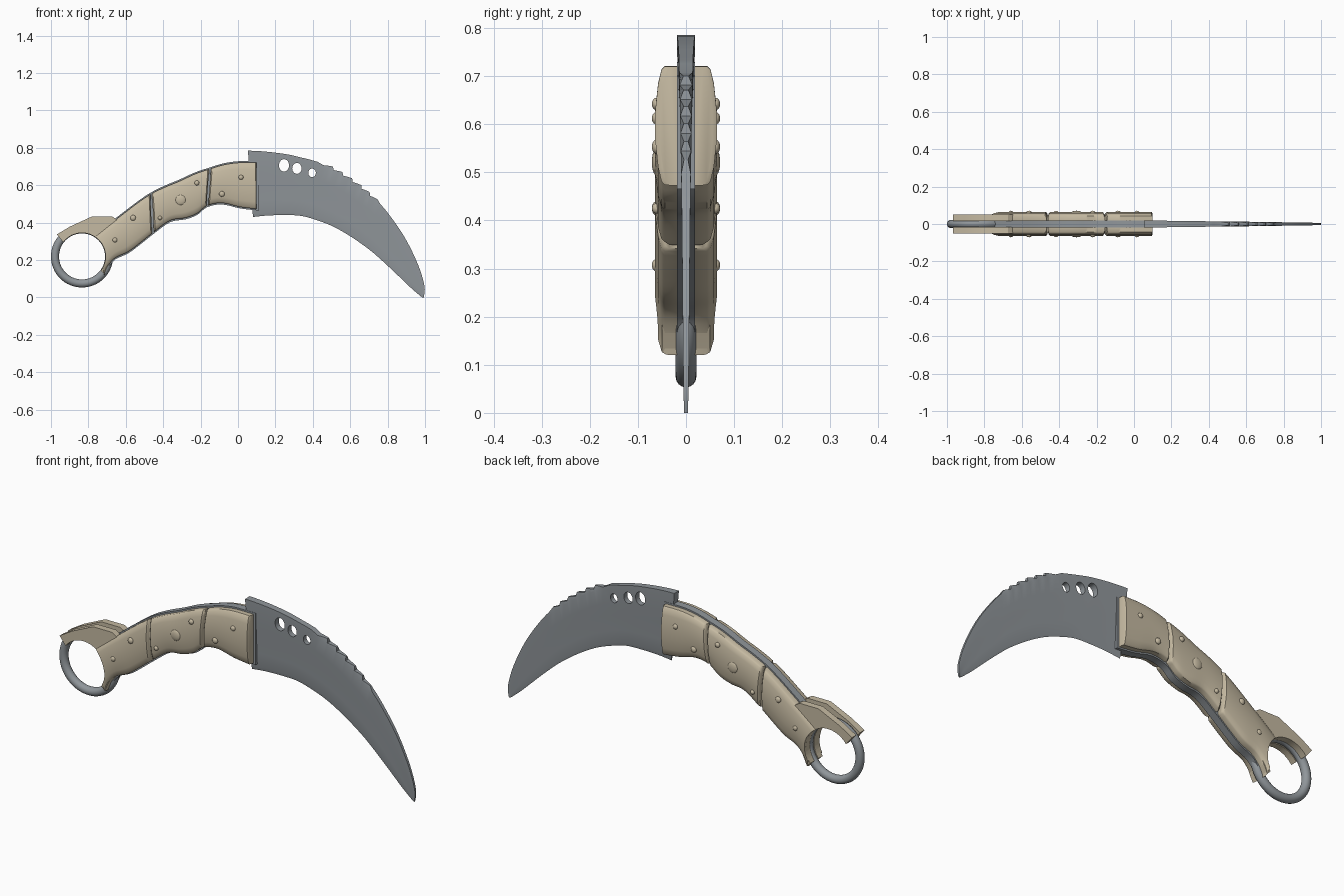
import bpy, bmesh, math
from mathutils import Vector

if "Cube" in bpy.data.objects:
    bpy.data.objects.remove(bpy.data.objects["Cube"])


def material(name, c):
    m = bpy.data.materials.new(name)
    m.diffuse_color = (*c, 1)
    m.use_nodes = True
    m.node_tree.nodes["Principled BSDF"].inputs["Base Color"].default_value = m.diffuse_color
    return m


STEEL = material("grey steel", (0.28, 0.305, 0.325))
TAN = material("tan grip", (0.56, 0.49, 0.36))


def finish(ob, mat, angle=35):
    if not ob.data.materials:
        ob.data.materials.append(mat)
    bpy.ops.object.select_all(action='DESELECT')
    ob.select_set(True)
    bpy.context.view_layer.objects.active = ob
    bpy.ops.object.shade_smooth_by_angle(angle=math.radians(angle))
    return ob


def from_bmesh(name, bm):
    bmesh.ops.recalc_face_normals(bm, faces=bm.faces)
    me = bpy.data.meshes.new(name)
    bm.to_mesh(me)
    bm.free()
    ob = bpy.data.objects.new(name, me)
    bpy.context.collection.objects.link(ob)
    return ob


def spline(pts, u):
    """Catmull-Rom point at u (in control point units)."""
    n = len(pts)
    i = min(int(u), n - 2)
    f = u - i
    p = [Vector(pts[max(0, min(n - 1, i + k))]) for k in (-1, 0, 1, 2)]
    return 0.5 * (2 * p[1] + (p[2] - p[0]) * f + (2 * p[0] - 5 * p[1] + 4 * p[2] - p[3]) * f ** 2
                  + (3 * p[1] - p[0] - 3 * p[2] + p[3]) * f ** 3)


def loft(name, stations, profile):
    """Stations: (top, bottom, y function, top offset); profile: closed loop of (v, y)."""
    bm = bmesh.new()
    rings = []
    for top, bot, yfun, off in stations:
        up = (top - bot).normalized()
        ring = []
        for v, y in profile:
            p = top.lerp(bot, v) + (up * off if v == 0 else Vector((0, 0)))
            ring.append(bm.verts.new((p.x, yfun(v, y), p.y)))
        rings.append(ring)
    n = len(profile)
    for a, b in zip(rings, rings[1:]):
        for i in range(n):
            j = (i + 1) % n
            bm.faces.new((a[i], a[j], b[j], b[i]))
    bm.faces.new(rings[0])
    bm.faces.new(rings[-1])
    return from_bmesh(name, bm)


def cut(ob, x, z, rx, rz):
    """Cut an elliptical hole straight through along y."""
    bpy.ops.mesh.primitive_cylinder_add(vertices=40, radius=1, depth=1, location=(x, 0, z),
                                        rotation=(math.pi / 2, 0, 0))
    c = bpy.context.object
    c.scale = (rx, rz, 1)
    c.hide_render = True
    bpy.context.view_layer.update()
    m = ob.modifiers.new("hole", 'BOOLEAN')
    m.operation = 'DIFFERENCE'
    m.solver = 'EXACT'
    m.object = c
    bpy.context.view_layer.objects.active = ob
    bpy.ops.object.modifier_apply(modifier=m.name)
    bpy.data.objects.remove(c)


# Blade: spine and cutting edge control points, hollow ground section
SPINE = [(.053, .785), (.144, .78), (.25, .767), (.33, .75), (.455, .715), (.56, .66), (.66, .59),
         (.745, .515), (.81, .44), (.893, .318), (.963, .174), (.997, .06), (.993, 0)]
EDGE = [(.08, .43), (.16, .438), (.25, .44), (.33, .437), (.40, .42), (.50, .383), (.60, .327),
        (.70, .257), (.77, .197), (.845, .127), (.92, .055), (.965, .016), (.985, 0)]
rows = [(0, 1), (.06, 1), (.3, .85), (.5, .62), (.75, .4), (.95, .25)]
blade_profile = rows + [(1, 0)] + [(v, -y) for v, y in reversed(rows)]
marks = [(i / 4, 0, 1) for i in range(49) if not 4 <= i / 4 <= 7]
for k in range(6):  # saw teeth along the spine
    u = 4 + k * .5
    marks += [(u + .03, -.007, 1), (u + .25, .001, .7), (u + .47, .009, .4)]
stations = []
for u, off, narrow in sorted(marks):
    t = .019 - .015 * u / 12
    stations.append((spline(SPINE, u), spline(EDGE, u),
                     lambda v, y, t=t, k=narrow: y * t * (k if v == 0 else 1), off))
blade = loft("blade", stations, blade_profile)
for hole in ((.246, .706, .027, .033), (.315, .69, .025, .029), (.396, .666, .02, .023)):
    cut(blade, *hole)
finish(blade, STEEL, 28)

# Handle outline shared by tang and scales
TOP = [(.1, .72), (0, .72), (-.08, .708), (-.15, .687), (-.23, .66), (-.31, .623), (-.39, .59),
       (-.465, .553), (-.53, .51), (-.60, .457), (-.68, .395), (-.75, .34), (-.77, .325)]
BOT = [(.1, .473), (.01, .484), (-.086, .505), (-.165, .49), (-.22, .448), (-.283, .425), (-.364, .41),
       (-.455, .345), (-.524, .29), (-.588, .243), (-.658, .21), (-.70, .16), (-.715, .12)]
RING = (-.834, .219)

# Tang: slightly proud of the scales
stations = []
for i in range(45):
    t, b = spline(TOP, i / 4), spline(BOT, i / 4)
    d = (t - b).normalized() * .008
    if i == 0:
        t, b = t + Vector((.012, 0)), b + Vector((.012, 0))
    stations.append((t + d, b - d, lambda v, y: y, 0))
tang = loft("tang", stations, [(0, -.019), (0, .019), (1, .019), (1, -.019)])
cut(tang, *RING, .13, .13)
finish(tang, STEEL)

# Finger ring
bpy.ops.mesh.primitive_torus_add(major_segments=64, minor_segments=16, major_radius=.1445,
                                 minor_radius=.0215, location=(RING[0], 0, RING[1]),
                                 rotation=(math.pi / 2, 0, 0))
bpy.context.object.name = "finger_ring"
finish(bpy.context.object, STEEL, 60)

SCALE = [(0, .016), (0, .044), (.03, .051), (.15, .058), (.38, .064), (.62, .064), (.85, .058),
         (.97, .051), (1, .044), (1, .016)]
RIVETS = [(.016, .642, .013), (-.086, .553, .015), (-.22, .612, .013), (-.307, .521, .028),
          (-.417, .425, .011), (-.561, .425, .015), (-.658, .307, .013)]
for side, s in (("front", -1), ("back", 1)):
    # Three grip scales with chamfered ends, grooves between them
    for part, (u0, u1) in zip(("fore", "middle", "rear"), ((0, 2.92), (3.06, 6.93), (7.06, 12))):
        n = 20
        us = [u0, u0 + .09] + [u0 + (u1 - u0) * i / n for i in range(1, n)] + [u1 - .09, u1]
        stations = []
        for i, u in enumerate(us):
            drop = .009 if i in (0, len(us) - 1) else 0
            stations.append((spline(TOP, u), spline(BOT, u),
                             lambda v, y, d=drop: s * (y - d if y > .02 else y), 0))
        ob = loft(f"{part}_scale_{side}", stations, SCALE)
        if part == "rear":
            cut(ob, *RING, .126, .126)
        finish(ob, TAN, 40)

    # Angular guard plate over the ring
    outline = [(-.62, .30), (-.62, .40), (-.674, .433), (-.78, .433), (-.9, .378), (-.968, .337)]
    outline += [(RING[0] + .126 * math.cos(math.radians(a)), RING[1] + .126 * math.sin(math.radians(a)))
                for a in range(143, -46, -9)]
    outline += [(-.715, .125), (-.685, .19)]
    bm = bmesh.new()
    f = bm.faces.new([bm.verts.new((x, s * .016, z)) for x, z in outline])
    ext = bmesh.ops.extrude_face_region(bm, geom=[f])
    bmesh.ops.translate(bm, vec=(0, s * .034, 0),
                        verts=[g for g in ext['geom'] if isinstance(g, bmesh.types.BMVert)])
    finish(from_bmesh(f"ring_guard_{side}", bm), TAN, 25)

    # Domed rivets
    for i, (x, z, r) in enumerate(RIVETS):
        bpy.ops.mesh.primitive_uv_sphere_add(segments=20, ring_count=10, radius=1,
                                             location=(x, s * .061, z))
        ob = bpy.context.object
        ob.name = f"rivet_{side}_{i + 1}"
        ob.scale = (r, .010, r)
        finish(ob, TAN, 60)
